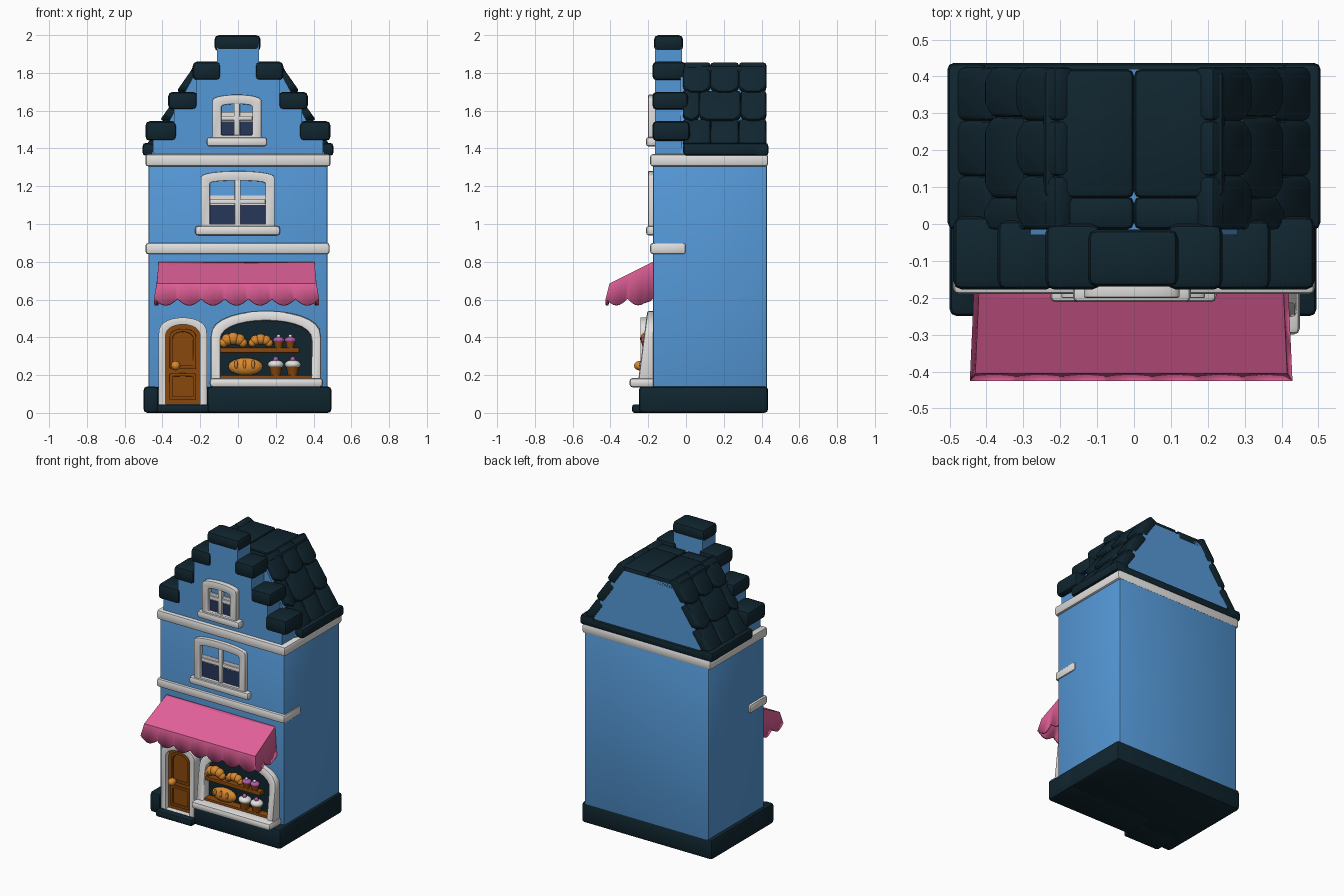
import bpy, bmesh, math
from mathutils import Matrix, Vector

cube = bpy.data.objects.get("Cube")
if cube:
    bpy.data.objects.remove(cube, do_unlink=True)


def colour(name, code):
    rgb = [int(code[i:i + 2], 16) / 255 for i in (0, 2, 4)]
    lin = [c / 12.92 if c < 0.04 else ((c + 0.055) / 1.055) ** 2.4 for c in rgb] + [1]
    m = bpy.data.materials.new(name)
    m.use_nodes = True
    m.diffuse_color = lin
    m.node_tree.nodes["Principled BSDF"].inputs["Base Color"].default_value = lin
    return m


BLUE = colour("wall blue", "5599D8")
DARK = colour("dark slate", "10252F")
WHITE = colour("trim white", "E2E1DF")
PINK = colour("awning pink", "E4619A")
BROWN = colour("wood brown", "8A480C")
BREAD = colour("baked orange", "D9892F")
NAVY = colour("glass navy", "26375A")
BERRY = colour("berry purple", "B45AAE")
made = []


def finish(name, bm, mat, bevel=0.0, segments=2):
    bmesh.ops.recalc_face_normals(bm, faces=bm.faces)
    if bevel:
        sharp = [e for e in bm.edges if len(e.link_faces) == 2 and e.calc_face_angle(0) > 0.6]
        bmesh.ops.bevel(bm, geom=sharp, offset=bevel, segments=segments,
                        profile=0.5, affect='EDGES', clamp_overlap=True)
    mesh = bpy.data.meshes.new(name)
    bm.to_mesh(mesh)
    bm.free()
    mesh.materials.append(mat)
    ob = bpy.data.objects.new(name, mesh)
    bpy.context.collection.objects.link(ob)
    made.append(ob)
    return ob


def box(name, x, y, z, mat, bevel=0.01):
    bm = bmesh.new()
    bmesh.ops.create_cube(bm, size=1)
    for v in bm.verts:
        v.co = [(a + b) / 2 + c * (b - a) for (a, b), c in zip((x, y, z), v.co)]
    return finish(name, bm, mat, bevel)


def prism(name, pts, y0, y1, mat, bevel=0.0, matrix=Matrix()):
    """Outline in x and z, pushed from y0 to y1."""
    bm = bmesh.new()
    face = bm.faces.new([bm.verts.new((x, y0, z)) for x, z in pts])
    new = bmesh.ops.extrude_face_region(bm, geom=[face])["geom"]
    for v in new:
        if isinstance(v, bmesh.types.BMVert):
            v.co.y = y1
    bm.transform(matrix)
    return finish(name, bm, mat, bevel)


def arch(x0, x1, z0, spring, top, n=14):
    c, r = (x0 + x1) / 2, (x1 - x0) / 2
    pts = [(x0, z0)]
    for i in range(n + 1):
        a = math.pi * (1 - i / n)
        pts.append((c + r * math.cos(a), spring + (top - spring) * math.sin(a) ** 0.8))
    return pts + [(x1, z0)]


def frame(name, outer, inner, y0, y1, mat, lean=0.0, bevel=0.012):
    """Band between two outlines; lean brings the lower part forward."""
    bm = bmesh.new()
    zmax = max(z for x, z in outer)
    rings = [[bm.verts.new((x, y - (lean * (zmax - z) if y == y0 else 0), z)) for x, z in pts]
             for pts, y in ((outer, y0), (inner, y0), (inner, y1), (outer, y1))]
    n = len(outer)
    for a in range(4):
        p, q = rings[a], rings[(a + 1) % 4]
        for i in range(n):
            j = (i + 1) % n
            bm.faces.new((p[i], p[j], q[j], q[i]))
    return finish(name, bm, mat, bevel)


def ball(name, loc, scale, mat):
    bm = bmesh.new()
    bmesh.ops.create_uvsphere(bm, u_segments=16, v_segments=10, radius=1,
                              matrix=Matrix.Translation(loc) @ Matrix.Diagonal((*scale, 1)))
    return finish(name, bm, mat)


# Walls, plinth and step
box("walls", (-0.475, 0.475), (-0.175, 0.43), (0.05, 1.36), BLUE, 0.012)
box("plinth", (-0.5, 0.495), (-0.19, 0.435), (0, 0.14), DARK, 0.02)
box("plinth_front_right", (-0.5, -0.42), (-0.25, 0), (0, 0.14), DARK, 0.02)
box("plinth_front_left", (-0.165, 0.495), (-0.25, 0), (0, 0.14), DARK, 0.02)
box("door_step", (-0.43, -0.155), (-0.285, -0.1), (0, 0.045), DARK, 0.012)

# Trim bands
box("cornice", (-0.49, 0.49), (-0.19, 0.435), (1.305, 1.37), WHITE, 0.015)
box("middle_band", (-0.49, 0.485), (-0.19, 0.0), (0.84, 0.9), WHITE, 0.015)

# Stepped gable with slate caps
steps = [(0.45, 1.36), (0.45, 1.48), (0.34, 1.48), (0.34, 1.65), (0.22, 1.65),
         (0.22, 1.8), (0.11, 1.8), (0.11, 1.95)]
prism("gable", steps + [(-x, z) for x, z in reversed(steps)], -0.165, -0.02, BLUE)
for x0, x1, z0, z1, y1 in ((0.09, 0.24, 1.76, 1.86, 0.0), (0.215, 0.37, 1.605, 1.7, 0.01),
                           (0.325, 0.49, 1.44, 1.545, 0.02)):
    for side in (-1, 1):
        box("gable_cap", sorted((side * x0, side * x1)), (-0.178, y1), (z0, z1), DARK, 0.024)
box("gable_top_cap", (-0.125, 0.12), (-0.17, -0.015), (1.915, 2.0), DARK, 0.024)

# Roof core, eaves and tiles
prism("roof_core", [(-0.465, 1.36), (0.465, 1.36), (0.22, 1.81), (-0.22, 1.81)], -0.03, 0.42, BLUE)
box("back_eave", (-0.505, 0.505), (0.36, 0.436), (1.362, 1.415), DARK, 0.015)
for side in (-1, 1):
    box("side_eave", sorted((side * 0.4, side * 0.505)), (-0.015, 0.436), (1.362, 1.43), DARK, 0.018)
    up = Vector((-side * 0.27, 0, 0.46)).normalized()
    out = Vector((side * 0.46, 0, 0.27)).normalized()
    lift = (up - out * 0.08).normalized()
    for row in range(3):
        z = 1.4 + 0.15 * row
        base = Vector((side * (0.5 - 0.57 * (z - 1.38)), 0, z))
        cuts = [-0.015, 0.07, 0.29, 0.425] if row % 2 else [-0.015, 0.13, 0.28, 0.425]
        for a, b in zip(cuts, cuts[1:]):
            shape = [(a, 0.19), (a, 0.035), (a + 0.035, 0), (b - 0.035, 0), (b, 0.035), (b, 0.19)]
            m = Matrix.Identity(4)
            for col, vec in enumerate((Vector((0, 1, 0)), -out, lift, base)):
                m.col[col][:3] = vec
            prism("roof_tile", shape, -0.008, 0.055, DARK, 0.014, m)
    for a, b, top in ((-0.015, 0.075, 1.835), (0.07, 0.42, 1.84)):
        box("ridge_tile", sorted((0, side * 0.245)), (a, b), (1.765, top), DARK, 0.02)

# Awning with scalloped skirt
bm = bmesh.new()
corners = [Vector(c) for c in ((-0.42, -0.175, 0.8), (-0.43, -0.405, 0.685),
                               (0.415, -0.405, 0.685), (0.405, -0.175, 0.8))]
rim, hem = [], []
for k, scallops in enumerate((2, 7, 2)):
    n = scallops * 8
    for i in range(n + (k == 2)):
        p = corners[k].lerp(corners[k + 1], i / n)
        drop = 0.605 - 0.035 * abs(math.sin(math.pi * scallops * i / n))
        rim.append(bm.verts.new(p))
        hem.append(bm.verts.new((p.x * 1.035, p.y - 0.02 * (p.y < -0.2), drop)))
for i in range(len(rim) - 1):
    bm.faces.new((rim[i], rim[i + 1], hem[i + 1], hem[i]))
bm.faces.new(rim)
awning = finish("awning", bm, PINK)
mod = awning.modifiers.new("thickness", 'SOLIDIFY')
mod.thickness = 0.015

# Upper floor windows
for x, half, z0, z1, low in ((-0.002, 0.195, 0.97, 1.28, 0.94), (-0.006, 0.13, 1.44, 1.685, 1.41)):
    t = 0.048
    frame("window_frame", arch(x - half, x + half, z0, z1 - 0.035, z1),
          arch(x - half + t, x + half - t, z0 + 0.03, z1 - 0.065, z1 - 0.05), -0.2, -0.15, WHITE)
    box("window_sill", (x - half - 0.03, x + half + 0.03), (-0.212, -0.15), (low, low + 0.05), WHITE, 0.015)
    mid = z0 + (z1 - z0) * 0.42
    glass = (x - half + t, x + half - t)
    box("lower_glass", glass, (-0.179, -0.171), (z0 + 0.02, mid), NAVY, 0)
    box("glass_glint", glass, (-0.178, -0.17), (mid, mid + 0.05), WHITE, 0)
    box("window_upright", (x - 0.016, x + 0.016), (-0.192, -0.16), (z0 + 0.02, z1 - 0.03), WHITE, 0.006)
    box("window_crossbar", glass, (-0.189, -0.16), (mid + 0.005, mid + 0.03), WHITE, 0.006)

# Door
frame("door_frame", arch(-0.42, -0.165, 0.045, 0.42, 0.505), arch(-0.384, -0.2, 0.046, 0.4, 0.468),
      -0.24, -0.16, WHITE)
prism("door", arch(-0.39, -0.195, 0.045, 0.4, 0.47), -0.205, -0.16, BROWN)
for z0, spring, top in ((0.235, 0.4, 0.445), (0.07, 0.205, 0.21)):
    frame("door_moulding", arch(-0.362, -0.222, z0, spring, top),
          arch(-0.346, -0.238, z0 + 0.016, spring - 0.012, top - 0.016), -0.216, -0.2, BROWN, 0, 0.004)
ball("door_knob", (-0.33, -0.245, 0.25), (0.025, 0.03, 0.025), BREAD)
box("door_knob_stem", (-0.337, -0.323), (-0.24, -0.2), (0.243, 0.257), BREAD, 0)

# Shop window and shelves
frame("shop_window_frame", arch(-0.145, 0.44, 0.14, 0.4, 0.54), arch(-0.093, 0.39, 0.17, 0.38, 0.488),
      -0.205, -0.16, WHITE, 0.13)
box("shop_window_sill", (-0.15, 0.45), (-0.3, -0.16), (0.135, 0.185), WHITE, 0.018)
prism("shop_backing", arch(-0.1, 0.4, 0.16, 0.39, 0.495), -0.183, -0.17, DARK)
box("upper_shelf", (-0.093, 0.325), (-0.225, -0.17), (0.318, 0.345), BROWN, 0.004)
box("lower_shelf", (-0.093, 0.39), (-0.235, -0.17), (0.18, 0.2), BROWN, 0.004)

# Baked goods
ball("bread_loaf", (0.04, -0.205, 0.245), (0.092, 0.035, 0.047), BREAD)
for i in range(3):
    ball("loaf_ridge", (-0.01 + i * 0.045, -0.235, 0.258), (0.009, 0.01, 0.024), BREAD)
for cx, size in ((-0.025, 1.15), (0.12, 1.0)):
    for i in range(5):
        a = math.pi * (0.08 + 0.21 * i)
        fat = size * (0.019 + 0.01 * math.sin(a))
        ball("croissant", (cx + 0.045 * size * math.cos(a), -0.21, 0.364 + 0.026 * size * math.sin(a)),
             (fat, fat, fat), BREAD)
for cx, z, s, icing, cherry in ((0.215, 0.343, 0.8, BERRY, WHITE), (0.277, 0.343, 0.8, BERRY, WHITE),
                                (0.2, 0.198, 1.1, WHITE, BERRY), (0.29, 0.198, 1.1, WHITE, BERRY)):
    bm = bmesh.new()
    bmesh.ops.create_cone(bm, cap_ends=True, segments=14, radius1=0.024 * s, radius2=0.032 * s, depth=0.045 * s,
                          matrix=Matrix.Translation((cx, -0.21, z + 0.022 * s)))
    finish("cupcake_case", bm, BROWN)
    ball("cupcake_icing", (cx, -0.21, z + 0.053 * s), (0.039 * s, 0.036 * s, 0.022 * s), icing)
    ball("cupcake_cherry", (cx, -0.215, z + 0.078 * s), (0.013 * s,) * 3, cherry)

# Smooth rounded parts, keep sharp edges
for ob in made:
    ob.select_set(True)
bpy.context.view_layer.objects.active = made[0]
bpy.ops.object.shade_smooth_by_angle(angle=math.radians(40))
